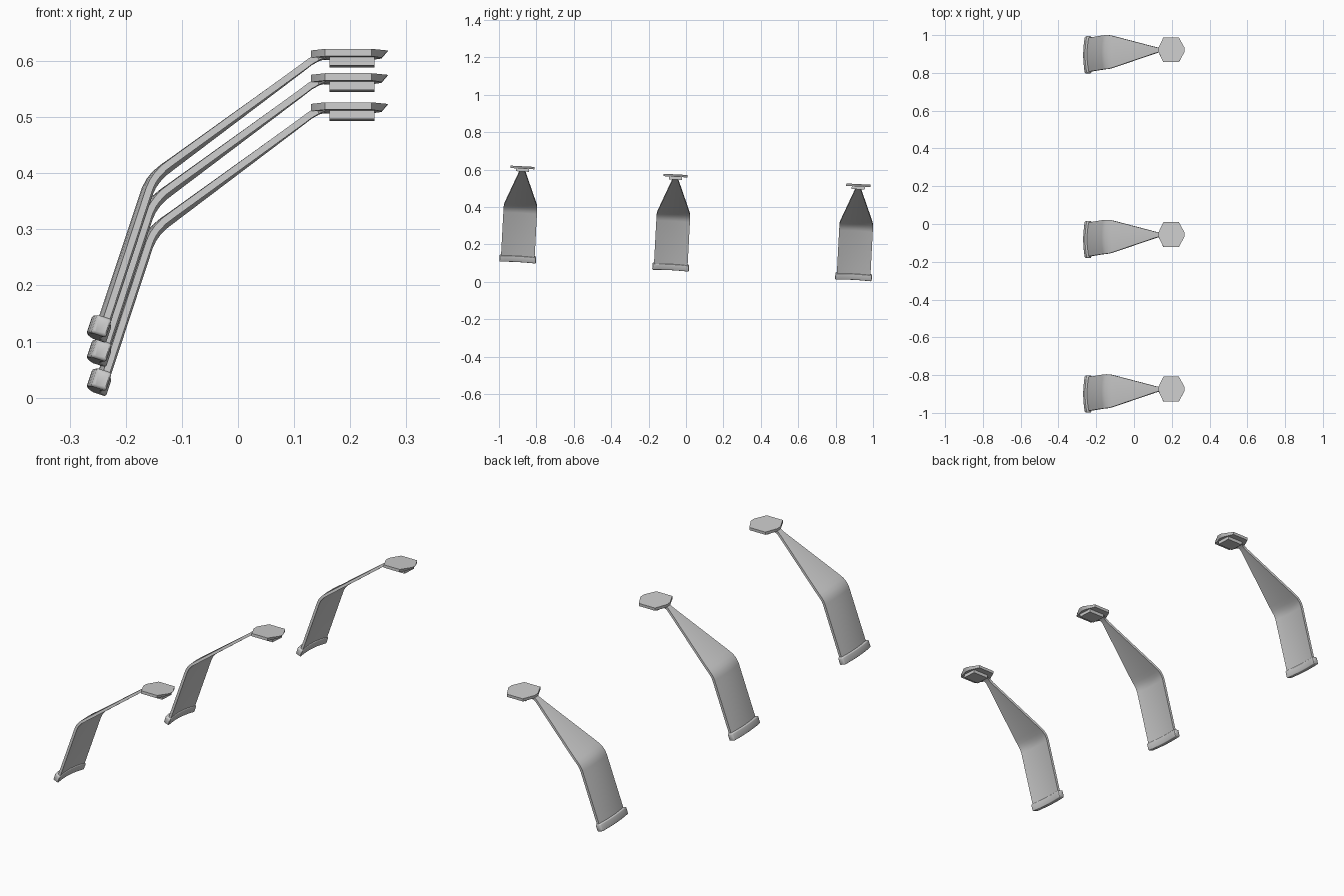
import bpy, bmesh, math
from mathutils import Matrix, Vector

if "Cube" in bpy.data.objects:
    bpy.data.objects.remove(bpy.data.objects["Cube"])

TILT = Matrix.Rotation(-0.053, 4, 'X')      # whole row leans slightly
CENTRES = (-0.905, -0.086, 0.893)           # local y of each bracket


def finish(name, bm, y):
    bmesh.ops.recalc_face_normals(bm, faces=bm.faces)
    me = bpy.data.meshes.new(name)
    bm.transform(TILT @ Matrix.Translation((0, y, 0)))
    bm.to_mesh(me)
    bm.free()
    ob = bpy.data.objects.new(name, me)
    bpy.context.collection.objects.link(ob)
    bpy.context.view_layer.objects.active = ob
    ob.select_set(True)
    bpy.ops.object.shade_smooth_by_angle(angle=math.radians(35))
    ob.select_set(False)


def loft(rings):
    bm = bmesh.new()
    vs = [[bm.verts.new(p) for p in r] for r in rings]
    for a, b in zip(vs, vs[1:]):
        for i in range(len(a)):
            j = (i + 1) % len(a)
            bm.faces.new((a[i], a[j], b[j], b[i]))
    bm.faces.new(vs[0])
    bm.faces.new(vs[-1])
    return bm


# Strap path: x, z, half width, bow of the cross-section
PATH = [(-0.246, 0.068, .090, .010), (-0.162, 0.322, .090, .009),
        (-0.155, 0.336, .090, .008), (-0.146, 0.348, .090, .007),
        (-0.133, 0.360, .089, .005), (-0.115, 0.373, .085, .004),
        (0.115, 0.541, .016, .0), (0.128, 0.551, .013, .0),
        (0.142, 0.559, .016, .0), (0.157, 0.564, .035, .0),
        (0.180, 0.565, .040, .0)]


def strap(y):
    rings, n, half = [], 8, 0.006
    for k, (x, z, w, bow) in enumerate(PATH):
        a, b = PATH[max(k - 1, 0)], PATH[min(k + 1, len(PATH) - 1)]
        t = Vector((b[0] - a[0], 0, b[1] - a[1])).normalized()
        nor = Vector((-t.z, 0, t.x))
        ring = []
        for side in (1, -1):
            for i in range(n + 1):
                s = (2 * i / n - 1) * side
                off = bow * (0.5 - s * s) + half * side
                ring.append(Vector((x, w * s, z)) + nor * off)
        rings.append(ring)
    finish("strap", loft(rings), y)


# Rounded, bowed cuff at the foot of the strap
def cuff(y):
    t = Vector((0.314, 0, 0.949))
    nor = Vector((-t.z, 0, t.x))
    c = Vector((-0.247, 0, 0.076))
    hl, ht, r = 0.017, 0.014, 0.004
    rings = []
    for s, k in [(-1, .72), (-.975, .92), (-.94, 1), (-.7, 1), (-.35, 1), (0, 1),
                 (.35, 1), (.7, 1), (.94, 1), (.975, .92), (1, .72)]:
        ring = []
        for q, (sx, sz) in enumerate([(1, 1), (-1, 1), (-1, -1), (1, -1)]):
            for m in range(4):
                an = math.pi / 2 * (q + m / 3)
                u = sx * (hl - r) + r * math.cos(an)
                v = sz * (ht - r) + r * math.sin(an)
                ring.append(c + t * u * k + nor * (v * k + .010 * (.5 - s * s))
                            + Vector((0, .098 * s, 0)))
        rings.append(ring)
    finish("cuff", loft(rings), y)


# Six-sided head plate with an undercut tip
def head_plate(y):
    def outline(z, tip):
        return [(0.130, -.012, z), (0.155, -.065, z), (0.238, -.065, z),
                (tip, -.012, z), (tip, .012, z), (0.238, .065, z),
                (0.155, .065, z), (0.130, .012, z)]
    finish("head_plate", loft([outline(0.558, 0.256), outline(0.571, 0.267)]), y)


# Block under the head plate
def head_block(y):
    bm = bmesh.new()
    bmesh.ops.create_cube(bm, size=1, matrix=Matrix.Translation((0.203, 0, 0.553))
                          @ Matrix.Diagonal((0.08, 0.07, 0.020, 1)))
    finish("head_block", bm, y)


for yc in CENTRES:
    for part in (strap, cuff, head_plate, head_block):
        part(yc)
